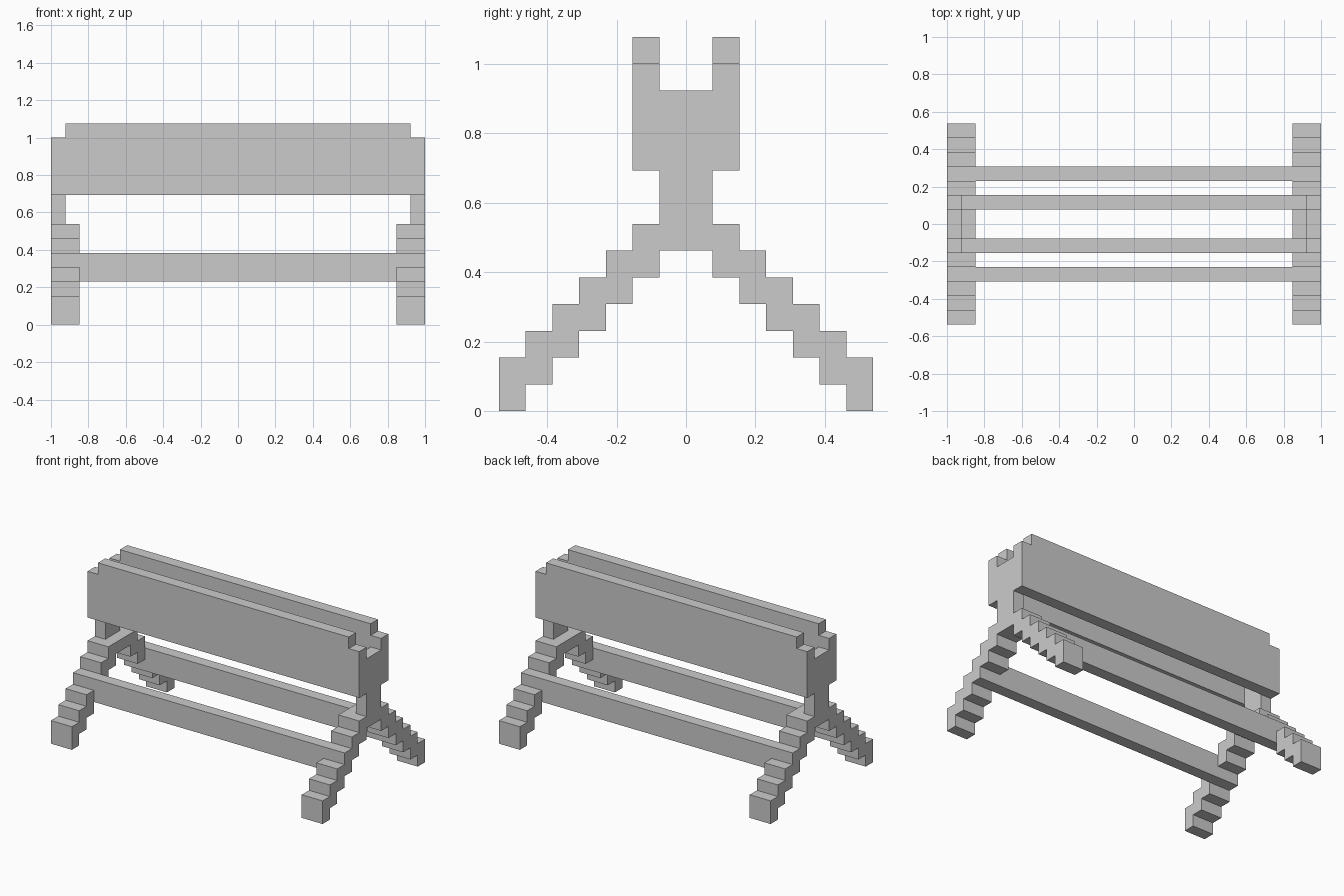
import bpy, bmesh
from mathutils import Vector

if "Cube" in bpy.data.objects:
    bpy.data.objects.remove(bpy.data.objects["Cube"])

U = 1 / 13  # one grid step of the blocky model


def extrude_profile(name, pts, axis, a, b):
    """Extrude a profile: (y, z) points along x, or (x, z) points along y."""
    def place(p, d):
        return Vector((d, p[0], p[1]) if axis == "x" else (p[0], d, p[1])) * U
    bm = bmesh.new()
    face = bm.faces.new([bm.verts.new(place(p, a)) for p in pts])
    out = bmesh.ops.extrude_face_region(bm, geom=[face])
    moved = [v for v in out["geom"] if isinstance(v, bmesh.types.BMVert)]
    shift = Vector((b - a, 0, 0) if axis == "x" else (0, b - a, 0)) * U
    bmesh.ops.translate(bm, verts=moved, vec=shift)
    bmesh.ops.recalc_face_normals(bm, faces=bm.faces)
    mesh = bpy.data.meshes.new(name)
    bm.to_mesh(mesh)
    bm.free()
    obj = bpy.data.objects.new(name, mesh)
    bpy.context.collection.objects.link(obj)
    return obj


def rect(w, z0, z1):
    return [(-w, z0), (w, z0), (w, z1), (-w, z1)]


# Stepped leg outline: inner stairs down, outer stairs back up, then mirrored
leg = [(1, 6)]
for k in range(1, 7):
    leg += [(k, 6 - k), (k + 1, 6 - k)]
for k in range(6, 0, -1):
    leg += [(k + 1, 8 - k), (k, 8 - k)]
leg.pop()
trestle = leg + [(-y, z) for y, z in reversed(leg)]

# End frames: splayed legs with a post closing the end of the trough
for side, s in (("left", -1), ("right", 1)):
    extrude_profile(f"{side}_legs", trestle, "x", 11 * s, 13 * s)
    extrude_profile(f"{side}_post", rect(1, 7, 12), "x", 12 * s, 13 * s)

# Long side boards with notched top corners, and the low rails between legs
board = [(-13, 9), (13, 9), (13, 13), (12, 13), (12, 14),
         (-12, 14), (-12, 13), (-13, 13)]
for side, s in (("front", -1), ("back", 1)):
    extrude_profile(f"{side}_board", board, "y", 1 * s, 2 * s)
    extrude_profile(f"{side}_rail", rect(11, 3, 5), "y", 3 * s, 4 * s)
